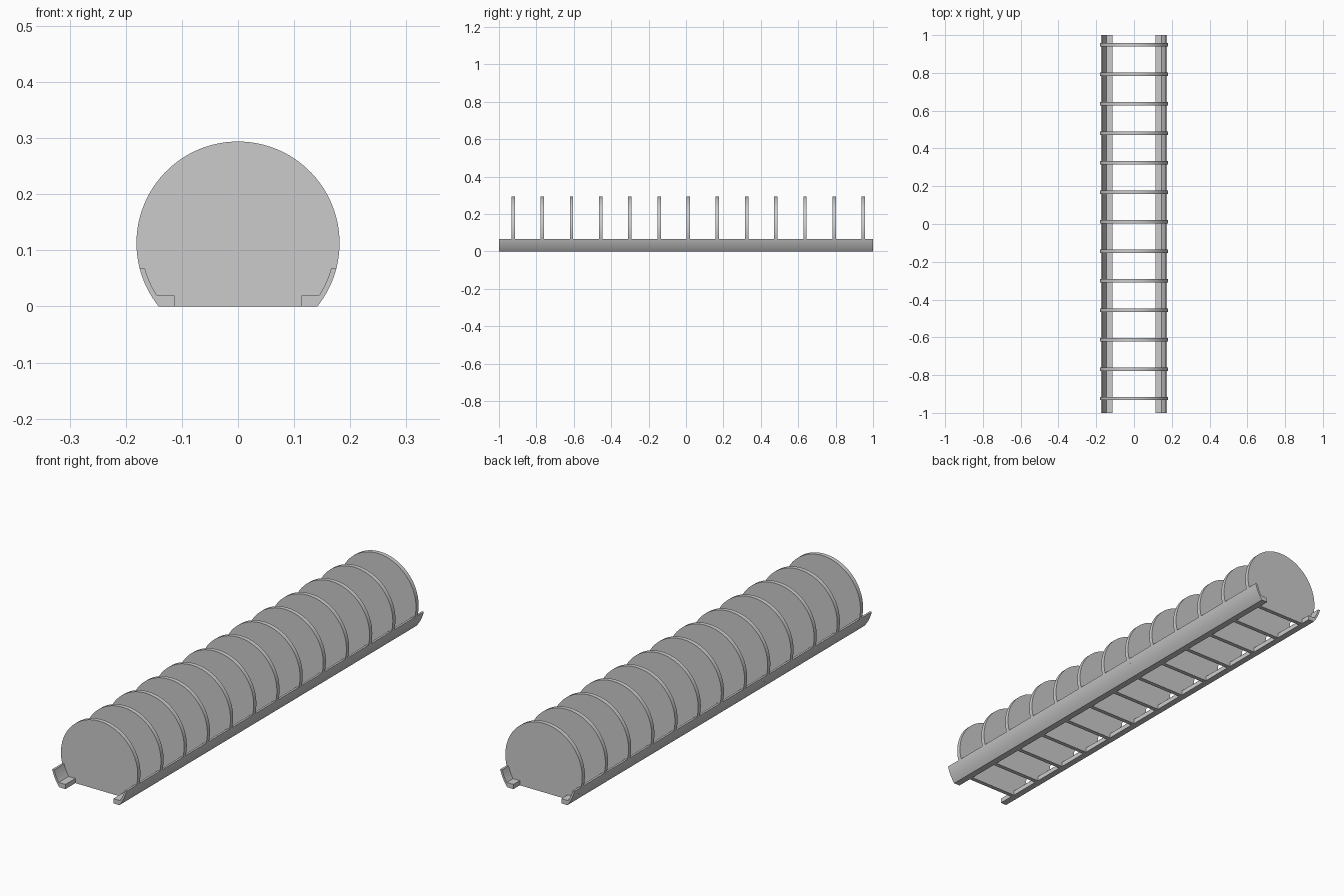
import bpy
import bmesh
from math import asin, cos, sin, pi, radians, sqrt

cube = bpy.data.objects.get("Cube")
if cube:
    bpy.data.objects.remove(cube, do_unlink=True)

CENTRE_Z, RADIUS, INNER_RADIUS = 0.113, 0.181, 0.172
RAIL_TOP, FOOT_TOP, FOOT_INNER = 0.068, 0.02, 0.113
DISC_COUNT, DISC_SPACING, DISC_OFFSET, DISC_THICKNESS = 13, 0.156, 0.012, 0.018

grey = bpy.data.materials.new("plain grey")
grey.use_nodes = True
colour = (0.6, 0.6, 0.6, 1)
grey.diffuse_color = colour
grey.node_tree.nodes["Principled BSDF"].inputs["Base Color"].default_value = colour


def arc(radius, start, end, steps):
    """Points (x, z) on a circle about the shared axis."""
    angles = [start + (end - start) * i / steps for i in range(steps + 1)]
    return [(radius * cos(a), CENTRE_Z + radius * sin(a)) for a in angles]


def angle_at(radius, z):
    return asin((z - CENTRE_Z) / radius)


def extrude_profile(name, profile, y_start, y_end):
    """Solid made by sweeping an (x, z) outline along y."""
    bm = bmesh.new()
    face = bm.faces.new([bm.verts.new((x, y_start, z)) for x, z in profile])
    result = bmesh.ops.extrude_face_region(bm, geom=[face])
    moved = [v for v in result["geom"] if isinstance(v, bmesh.types.BMVert)]
    bmesh.ops.translate(bm, verts=moved, vec=(0, y_end - y_start, 0))
    bmesh.ops.recalc_face_normals(bm, faces=bm.faces)
    mesh = bpy.data.meshes.new(name)
    bm.to_mesh(mesh)
    bm.free()
    mesh.materials.append(grey)
    obj = bpy.data.objects.new(name, mesh)
    bpy.context.collection.objects.link(obj)
    bpy.ops.object.select_all(action="DESELECT")
    obj.select_set(True)
    bpy.context.view_layer.objects.active = obj
    bpy.ops.object.shade_smooth_by_angle(angle=radians(30))
    return obj


# Curved side rails with a flat inward foot
rail = arc(RADIUS, angle_at(RADIUS, 0), angle_at(RADIUS, RAIL_TOP), 8)
rail += arc(INNER_RADIUS, angle_at(INNER_RADIUS, RAIL_TOP),
            angle_at(INNER_RADIUS, FOOT_TOP), 8)
rail += [(FOOT_INNER, FOOT_TOP), (FOOT_INNER, 0)]
for side, sign in (("left", 1), ("right", -1)):
    extrude_profile(side + "_rail", [(sign * x, z) for x, z in rail], -1, 1)

# Evenly spaced round dividers, cut flat at the base
bottom = angle_at(RADIUS, 0)
disc = arc(RADIUS, bottom, pi - bottom, 72)
for i in range(DISC_COUNT):
    y = DISC_OFFSET + (i - (DISC_COUNT - 1) / 2) * DISC_SPACING
    extrude_profile("divider_%d" % (i + 1), disc,
                    y - DISC_THICKNESS / 2, y + DISC_THICKNESS / 2)
